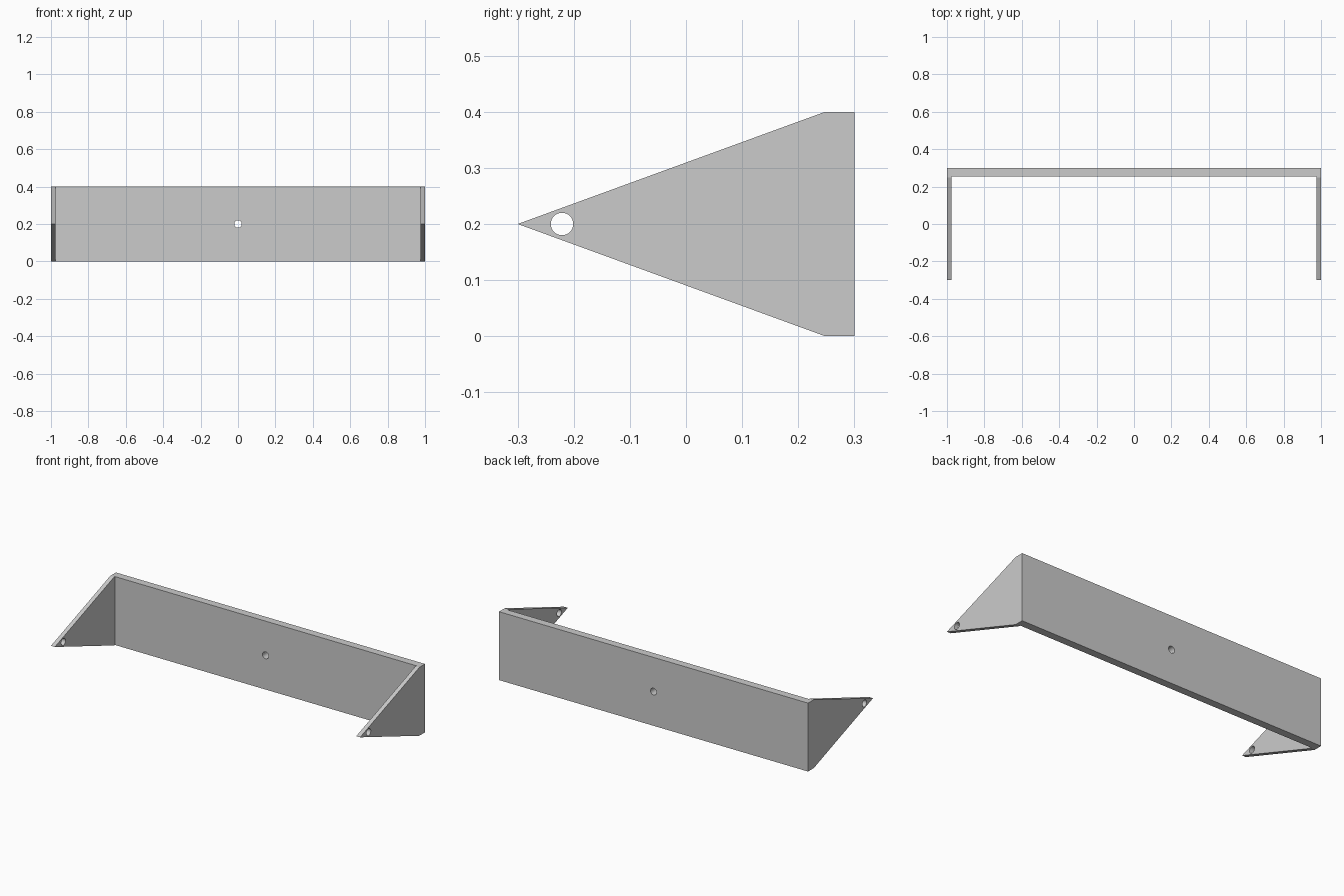
import bpy, bmesh, math

if "Cube" in bpy.data.objects:
    bpy.data.objects.remove(bpy.data.objects["Cube"])

# Bracket body: side profile (y, z) extruded across the full width
profile = [(-0.3, 0.2), (0.248, 0.0), (0.3, 0.0), (0.3, 0.4), (0.248, 0.4)]
bm = bmesh.new()
face = bm.faces.new([bm.verts.new((-1, y, z)) for y, z in profile])
ext = bmesh.ops.extrude_face_region(bm, geom=[face])
bmesh.ops.translate(bm, vec=(2, 0, 0),
                    verts=[v for v in ext["geom"] if isinstance(v, bmesh.types.BMVert)])
bmesh.ops.recalc_face_normals(bm, faces=bm.faces)
mesh = bpy.data.meshes.new("wall_bracket")
bm.to_mesh(mesh)
bm.free()
bracket = bpy.data.objects.new("wall_bracket", mesh)
bpy.context.collection.objects.link(bracket)


def cut(cutter, name):
    """Subtract a cutter from the bracket, then discard it."""
    cutter.name = name
    cutter.hide_render = True
    mod = bracket.modifiers.new(name, "BOOLEAN")
    mod.operation = "DIFFERENCE"
    mod.solver = "EXACT"
    mod.object = cutter
    bpy.context.view_layer.objects.active = bracket
    bpy.ops.object.modifier_apply(modifier=name)
    bpy.data.objects.remove(cutter)


# Open space between the two side plates, in front of the back plate
bpy.ops.mesh.primitive_cube_add(size=1, location=(0, -0.1225, 0.2))
box = bpy.context.object
box.scale = (1.95, 0.755, 1.0)
cut(box, "inner_space_cutter")

# Holes through both side plates
bpy.ops.mesh.primitive_cylinder_add(vertices=32, radius=0.02, depth=3,
                                    location=(0, -0.221, 0.2),
                                    rotation=(0, math.pi / 2, 0))
cut(bpy.context.object, "side_hole_cutter")

# Hole through the centre of the back plate
bpy.ops.mesh.primitive_cylinder_add(vertices=32, radius=0.02, depth=0.3,
                                    location=(0, 0.28, 0.2),
                                    rotation=(math.pi / 2, 0, 0))
cut(bpy.context.object, "back_hole_cutter")

# Smooth hole walls, sharp plate edges
bpy.ops.object.select_all(action="DESELECT")
bracket.select_set(True)
bpy.context.view_layer.objects.active = bracket
bpy.ops.object.shade_smooth_by_angle(angle=math.radians(15))
